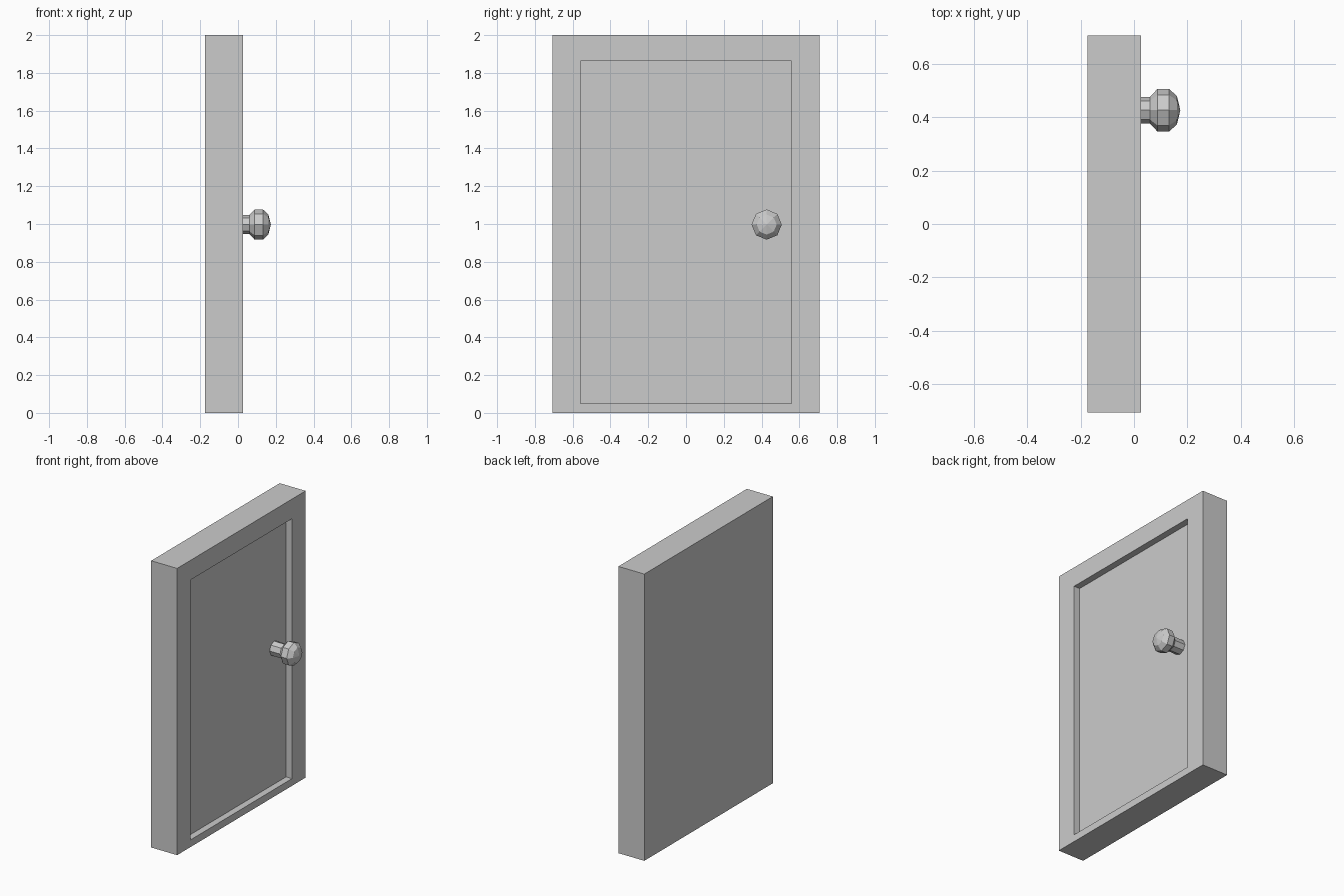
import bpy, bmesh
from math import cos, sin, pi

if "Cube" in bpy.data.objects:
    bpy.data.objects.remove(bpy.data.objects["Cube"])


def finish(bm, name):
    bmesh.ops.recalc_face_normals(bm, faces=bm.faces)
    mesh = bpy.data.meshes.new(name)
    bm.to_mesh(mesh)
    bm.free()
    obj = bpy.data.objects.new(name, mesh)
    bpy.context.collection.objects.link(obj)
    return obj


def rect(bm, x, half_y, z0, z1):
    return [bm.verts.new((x, y, z)) for y, z in
            ((-half_y, z0), (half_y, z0), (half_y, z1), (-half_y, z1))]


def bridge(bm, a, b):
    n = len(a)
    for i in range(n):
        j = (i + 1) % n
        bm.faces.new((a[i], a[j], b[j], b[i]))


BACK, FRONT, RECESS = -0.174, 0.026, -0.02
OUTER = (0.708, 0.0, 2.0)
INNER = (0.558, 0.05, 1.863)

# Frame with recessed panel face
bm = bmesh.new()
rings = [rect(bm, BACK, *OUTER), rect(bm, FRONT, *OUTER),
         rect(bm, FRONT, *INNER), rect(bm, RECESS, *INNER)]
for a, b in zip(rings, rings[1:]):
    bridge(bm, a, b)
bm.faces.new(rings[0])
panel = bm.faces.new(rings[-1])
panel.material_index = 1
door = finish(bm, "door")

# Panel is a darker grey than the surround
for name, g in (("frame_grey", 0.8), ("panel_grey", 0.55)):
    mat = bpy.data.materials.new(name)
    mat.diffuse_color = (g, g, g, 1)
    mat.use_nodes = True
    mat.node_tree.nodes["Principled BSDF"].inputs["Base Color"].default_value = mat.diffuse_color
    if g == 0.8:
        door.data.materials.append(None)
        bpy.data.materials.remove(mat)
    else:
        door.data.materials.append(mat)

# Eight-sided door knob turned around the x axis: (x, radius)
profile = [(RECESS, 0.05), (0.06, 0.05), (0.088, 0.08), (0.132, 0.08), (0.161, 0.053)]
bm = bmesh.new()
rings = [[bm.verts.new((x, 0.427 + r * cos(k * pi / 4), 0.997 + r * sin(k * pi / 4)))
          for k in range(8)] for x, r in profile]
for a, b in zip(rings, rings[1:]):
    bridge(bm, a, b)
tip = bm.verts.new((0.174, 0.427, 0.997))
for k in range(8):
    bm.faces.new((rings[-1][k], rings[-1][(k + 1) % 8], tip))
finish(bm, "door_knob")
